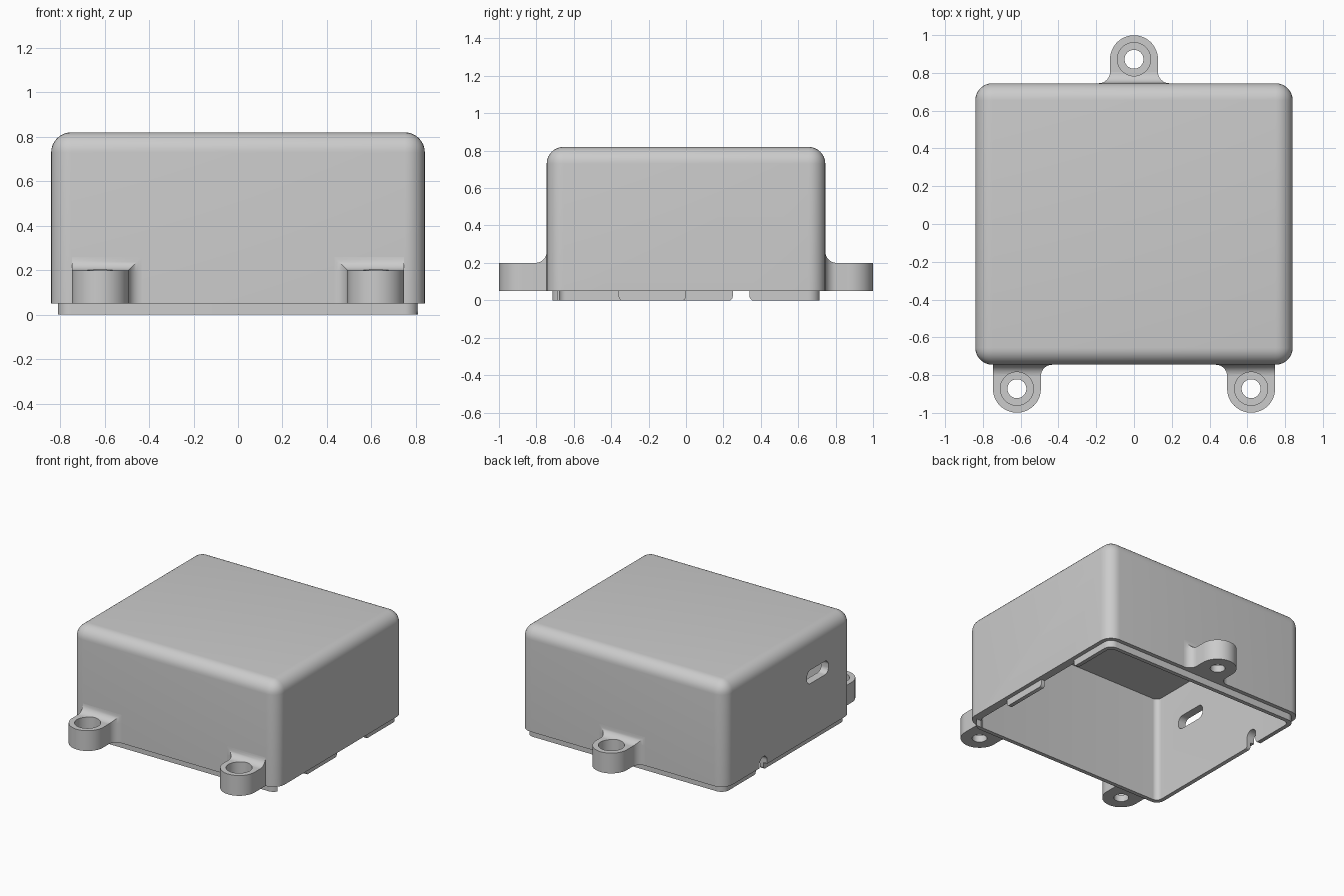
import bpy, bmesh, math
from mathutils import Vector

if "Cube" in bpy.data.objects:
    bpy.data.objects.remove(bpy.data.objects["Cube"], do_unlink=True)

grey = bpy.data.materials.new("plain grey")
grey.use_nodes = True
COLOUR = (0.6, 0.6, 0.6, 1)
grey.diffuse_color = COLOUR
grey.node_tree.nodes["Principled BSDF"].inputs["Base Color"].default_value = COLOUR


def finish(bm, name):
    bmesh.ops.recalc_face_normals(bm, faces=bm.faces)
    mesh = bpy.data.meshes.new(name)
    bm.to_mesh(mesh)
    bm.free()
    mesh.materials.append(grey)
    obj = bpy.data.objects.new(name, mesh)
    bpy.context.collection.objects.link(obj)
    return obj


def fillet(corners, steps=8):
    """Round the corners of a polygon given as (u, v, radius)."""
    out = []
    for i, (u, v, r) in enumerate(corners):
        p = Vector((u, v))
        if r == 0:
            out.append(p)
            continue
        a = (Vector(corners[i - 1][:2]) - p).normalized()
        b = (Vector(corners[(i + 1) % len(corners)][:2]) - p).normalized()
        half = math.acos(a.dot(b)) / 2
        centre = p + (a + b).normalized() * (r / math.sin(half))
        start = p + a * (r / math.tan(half)) - centre
        end = p + b * (r / math.tan(half)) - centre
        out += [centre + start.lerp(end, k / steps).normalized() * r for k in range(steps + 1)]
    return out


def prism(name, outline, low, high, axis="z"):
    bm = bmesh.new()
    place = (lambda p, w: (p[0], p[1], w)) if axis == "z" else (lambda p, w: (w, p[0], p[1]))
    rings = [[bm.verts.new(place(p, w)) for p in outline] for w in (low, high)]
    for ring in rings:
        bm.faces.new(ring)
    n = len(outline)
    for i in range(n):
        j = (i + 1) % n
        bm.faces.new((rings[0][i], rings[0][j], rings[1][j], rings[1][i]))
    return finish(bm, name)


def rectangle(u, v, r, cu=0, cv=0):
    return fillet([(cu - u, cv - v, r), (cu + u, cv - v, r), (cu + u, cv + v, r), (cu - u, cv + v, r)])


def circle(r, x, y, n=48):
    return [(x + r * math.cos(math.tau * k / n), y + r * math.sin(math.tau * k / n)) for k in range(n)]


def combine(obj, other, operation="DIFFERENCE"):
    mod = obj.modifiers.new("cut", "BOOLEAN")
    mod.operation, mod.solver, mod.object = operation, "EXACT", other
    bpy.context.view_layer.update()
    bpy.context.view_layer.objects.active = obj
    bpy.ops.object.modifier_apply(modifier=mod.name)
    bpy.data.objects.remove(other, do_unlink=True)


def smooth(obj):
    bpy.ops.object.select_all(action="DESELECT")
    obj.select_set(True)
    bpy.context.view_layer.objects.active = obj
    bpy.ops.object.shade_smooth_by_angle(angle=math.radians(30))


HX, HY, BASE, TOP = 0.84, 0.745, 0.05, 0.82

# Enclosure: box with rounded uprights and top edges
bm = bmesh.new()
bmesh.ops.create_cube(bm, size=1)
for v in bm.verts:
    v.co = (v.co.x * 2 * HX, v.co.y * 2 * HY, TOP if v.co.z > 0 else BASE)
edges = [e for e in bm.edges if any(v.co.z > BASE + 0.01 for v in e.verts)]
bmesh.ops.bevel(bm, geom=edges, offset=0.09, segments=8, profile=0.5, affect="EDGES")
shell = finish(bm, "enclosure_shell")

# Stepped lip under the walls, then the hollow inside
combine(shell, prism("lip", rectangle(HX - 0.03, HY - 0.03, 0.06), 0, 0.2), "UNION")
combine(shell, prism("cavity", rectangle(HX - 0.06, HY - 0.06, 0.04), -0.1, 0.78))


# Gaps in the lip, with rounded shoulders
def gap(a, b, top, top_radius, shoulder_a, x0, x1):
    outline = fillet([(a - 0.06, -0.03, 0), (a - 0.06, -0.003, 0), (a, -0.003, shoulder_a),
                      (a, top, top_radius), (b, top, top_radius), (b, -0.003, 0.025),
                      (b + 0.06, -0.003, 0), (b + 0.06, -0.03, 0)])
    combine(shell, prism("gap", outline, x0, x1, "x"))


gap(-0.685, -0.36, BASE, 0, 0, 0.765, 0.9)
gap(0.0, 0.34, BASE, 0, 0.025, 0.765, 0.9)
gap(0.25, 0.34, 0.12, 0.0445, 0.025, -0.9, -0.7)

# Rounded port in the side wall
combine(shell, prism("port", rectangle(0.125, 0.05, 0.04, -0.34, 0.5), -0.9, -0.7, "x"))
smooth(shell)


# Mounting lugs: blended into the wall at the top and on chosen sides
def lug(name, x, wall, out, blend_left, blend_right):
    R, r, reach, height = 0.127, 0.06, 0.127, 0.2
    arc = [r * (1 - math.cos(k / 8 * math.pi / 2)) for k in range(9)]
    rise = lambda t: r - math.sqrt(max(0, r * r - (r - t) ** 2))
    side = lambda t, on: R + (rise(t) if on else 0)
    at = lambda t: wall + out * t
    bury = -0.03
    right = [(x + side(t, blend_right), at(t)) for t in arc]
    left = [(x - side(t, blend_left), at(t)) for t in arc]
    tip = [(x + R * math.cos(a), at(reach + R * math.sin(a)))
           for a in (math.pi * k / 24 for k in range(25))]
    outline = [(right[0][0], at(bury))] + right + tip + left[::-1] + [(left[0][0], at(bury))]
    body = prism(name, outline, BASE, height)
    # Concave blend from the lug top up to the wall
    bm = bmesh.new()
    rows = [[bm.verts.new((px, py, z)) for (px, py), z in
             ((l, height - 0.01), (l, height + rise(t)), (q, height + rise(t)), (q, height - 0.01))]
            for t, l, q in zip(arc, left, right)]
    for a, b in zip(rows, rows[1:]):
        for k in range(4):
            bm.faces.new((a[k], a[(k + 1) % 4], b[(k + 1) % 4], b[k]))
    bm.faces.new(rows[0])
    bm.faces.new(rows[-1])
    blend = finish(bm, name + "_blend")
    # Counterbored screw hole
    combine(body, prism("bore", circle(0.05, x, at(reach)), 0, 0.3))
    for part in (body, blend):
        combine(part, prism("counterbore", circle(0.088, x, at(reach)), 0.1, 0.3))
        smooth(part)


lug("back_lug", 0, HY, 1, True, True)
lug("front_right_lug", -0.62, -HY, -1, False, True)
lug("front_left_lug", 0.62, -HY, -1, True, False)
